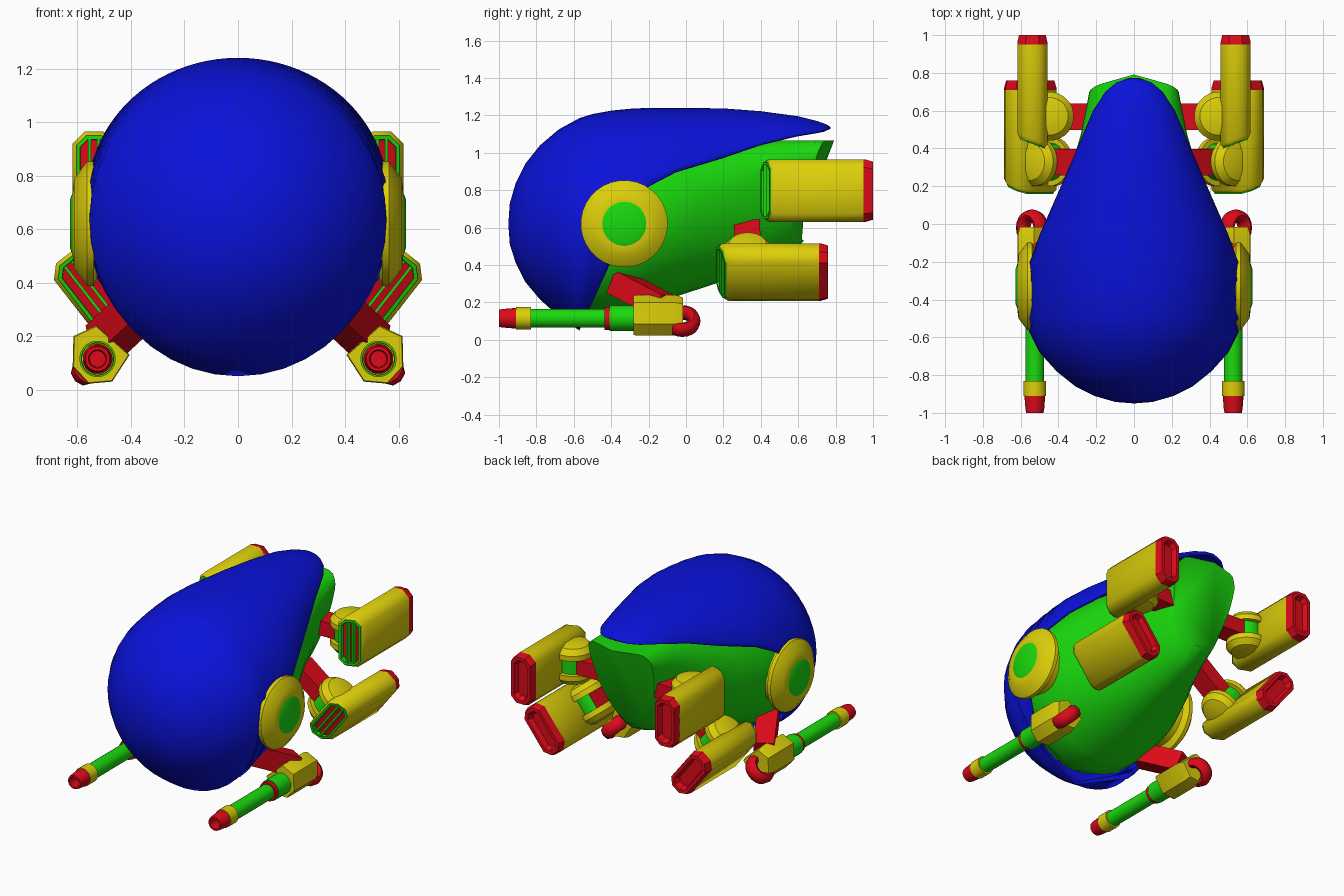
import bpy, bmesh, math
from mathutils import Vector as V

if "Cube" in bpy.data.objects:
    bpy.data.objects.remove(bpy.data.objects["Cube"])

COL = {}
for n, c in dict(blue=(.003, .006, .70), green=(.01, .70, .004), yellow=(.72, .62, .003), red=(.72, .003, .01)).items():
    COL[n] = bpy.data.materials.new(n)
    COL[n].diffuse_color = (*c, 1)
X, Y, Z = V((1, 0, 0)), V((0, 1, 0)), V((0, 0, 1))


def loft(name, col, rings, closed=True, caps=True, mirror=True, sharp=35):
    """Skin a list of equal-length rings of points."""
    bm = bmesh.new()
    vs = [[bm.verts.new(p) for p in r] for r in rings]
    n = len(rings[0])
    for a, b in zip(vs, vs[1:]):
        for i in range(n if closed else n - 1):
            j = (i + 1) % n
            bm.faces.new((a[i], a[j], b[j], b[i]))
    if caps:
        bm.faces.new(vs[0])
        bm.faces.new(vs[-1])
    bmesh.ops.remove_doubles(bm, verts=bm.verts, dist=.0008)
    bmesh.ops.recalc_face_normals(bm, faces=bm.faces)
    for f in bm.faces:
        f.smooth = True
    for e in bm.edges:
        e.smooth = len(e.link_faces) < 2 or e.calc_face_angle(0) < math.radians(sharp)
    me = bpy.data.meshes.new(name)
    bm.to_mesh(me)
    bm.free()
    me.materials.append(COL[col])
    ob = bpy.data.objects.new(name, me)
    bpy.context.collection.objects.link(ob)
    if mirror:
        ob.modifiers.new("mirror", 'MIRROR').use_mirror_merge = False
    return ob


def lathe(name, col, origin, axis, prof, n=24):
    """Turned part: prof is (distance along axis, radius)."""
    q = axis.to_track_quat('Z', 'Y')
    t = [(i + .5) * 2 * math.pi / n for i in range(n)]
    return loft(name, col, [[V(origin) + q @ V((r * math.cos(a), r * math.sin(a), d)) for a in t] for d, r in prof])


def bar(name, col, a, b, w, h, side):
    """Rectangular bar from a to b, w wide along side."""
    a, b = V(a), V(b)
    d = (b - a).normalized()
    s = (side - d * side.dot(d)).normalized()
    u = d.cross(s)
    return loft(name, col, [[p + s * i * w / 2 + u * j * h / 2 for i, j in ((-1, -1), (1, -1), (1, 1), (-1, 1))] for p in (a, b)])


def section(y, w, top, c, bot, a0, a1, n):
    """Arc of an egg-shaped cross-section."""
    out = []
    for i in range(n):
        a = a0 + (a1 - a0) * i / (n - 1)
        s = math.sin(a)
        out.append(V((w * math.cos(a), y, c + s * ((top - c) if s > 0 else (c - bot)))))
    return out


# Blue hood: y, half width, top, centre, bottom, lower edge
hood = [(-.95, 0, .62, .62, .62, 0), (-.942, .10, .73, .62, .51, 0), (-.91, .21, .84, .62, .41, 0),
        (-.86, .31, .94, .62, .31, 0), (-.78, .41, 1.04, .62, .215, 0), (-.68, .50, 1.125, .63, .125, 0),
        (-.57, .555, 1.185, .635, .05, 0), (-.5, .568, 1.207, .65, .06, .2), (-.4, .573, 1.225, .66, .05, .42),
        (-.3, .573, 1.235, .68, .05, .66), (-.2, .562, 1.24, .72, .1, .82), (-.05, .51, 1.24, .80, .2, .9),
        (.2, .395, 1.237, .91, .6, .975), (.4, .31, 1.222, .99, .8, 1.045), (.6, .225, 1.195, 1.06, .9, 1.095),
        (.7, .16, 1.17, 1.085, 1, 1.112), (.75, .10, 1.152, 1.1, 1, 1.12), (.772, .03, 1.138, 1.12, 1, 1.128)]
rings = []
for y, w, top, c, bot, edge in hood:
    k = (edge - c) / max((top - c) if edge > c else (c - bot), .001)
    a0 = math.asin(max(-1, k))
    rings.append(section(y, w, top, c, bot, a0, math.pi - a0, 41))
shell = loft("hood_shell", "blue", rings, closed=False, caps=False, mirror=False, sharp=80)
sol = shell.modifiers.new("thickness", 'SOLIDIFY')
sol.thickness, sol.offset = .02, -1

# Green hull: y, half width, top, centre, bottom, backward lean
hull = [(-.6, .38, .95, .6, .17, 0), (-.5, .49, 1.08, .62, .125, 0), (-.35, .53, 1.14, .64, .14, 0),
        (-.15, .505, 1.15, .68, .20, 0), (.05, .43, 1.15, .74, .265, 0), (.25, .345, 1.14, .82, .33, .03),
        (.45, .28, 1.13, .92, .40, .08), (.57, .252, 1.12, .96, .46, .12), (.63, .237, 1.12, .98, .53, .16)]
rings = []
for y, w, top, c, bot, lean in hull:
    r = section(y, w, top, c, bot, 0, 2 * math.pi * 31 / 32, 32)
    for p in r:
        if y > .2:
            p.z = min(p.z, 1.065)
        p.y += lean * ((p.z - bot) / (1.06 - bot) - .42 * abs(p.x) / w)
    rings.append(r)
loft("hull", "green", rings, mirror=False, sharp=62)

# Side discs
lathe("side_disc", "yellow", (0, -.33, .62), X, [(.35, .18), (.52, .19), (.54, .233), (.565, .233), (.612, .17), (.618, .12)], 32)
lathe("side_disc_centre", "green", (0, -.33, .62), X, [(.5, .118), (.618, .118), (.628, .09)], 32)


def thruster(tag, cx, y0, cz, tilt):
    """Chamfered slab pod with slatted intake, nozzle, hinge and arm."""
    U = V((math.cos(tilt), 0, -math.sin(tilt)))
    W = V((math.sin(tilt), 0, math.cos(tilt)))
    P = lambda u, v, l: V((cx, y0, cz)) + U * u + W * v + Y * l

    def ring(l, hu, hv, slant=0):
        c = min(hu * .55, .045)
        pts = [(hu, hv - c), (hu - c, hv), (c - hu, hv), (-hu, hv - c),
               (-hu, c - hv), (c - hu, -hv), (hu - c, -hv), (hu, c - hv)]
        return [P(u, v, l + slant * (u + .08) / .16) for u, v in pts]

    loft(tag + "_pod", "yellow", [ring(.05, .06, .14, .06), ring(0, .066, .152, .06), ring(.02, .08, .167, .06), ring(.55, .08, .167)],
         caps=False, sharp=50)
    loft(tag + "_intake_rim", "green", [ring(.01, .067, .153, .06), ring(-.006, .066, .152, .06), ring(-.006, .052, .138, .06), ring(.04, .05, .136, .06)], caps=False)
    loft(tag + "_intake_back", "red", [ring(.022, .055, .14, .06), ring(.04, .055, .14, .06)])
    for u in (-.017, .017):
        l = .012 + .06 * (u + .08) / .16
        bar(tag + "_intake_slat", "green", P(u, -.137, l), P(u, .137, l), .011, .04, U)
    loft(tag + "_nozzle", "red", [ring(.545, .08, .167), ring(.56, .08, .167), ring(.6, .071, .155), ring(.6, .05, .132), ring(.565, .038, .115)], sharp=30)
    # hinge: two rounded yellow cheeks around a green pin
    for s in (-1, 1):
        lathe(tag + "_hinge_cheek", "yellow", P(-.09, 0, .17), W * s, [(.05, .13), (.085, .13), (.12, .1), (.132, .05)])
    lathe(tag + "_hinge_pin", "green", P(-.095, 0, .17), W, [(-.06, .1), (.06, .1)])
    bar(tag + "_arm", "red", P(-.14, 0, .17), P(-.39, 0, .165), .14, .1, Y)


thruster("upper_thruster", .538, .4, .797, 0)
thruster("lower_thruster", .549, .16, .362, math.radians(38))

# Guns
G = (.525, 0, .115)
lathe("gun_muzzle", "red", G, Y, [(-.93, .03), (-1, .034), (-1, .046), (-.98, .05), (-.905, .056)])
lathe("gun_collar", "yellow", G, Y, [(-.91, .06), (-.83, .06)])
lathe("gun_barrel", "green", G, Y, [(-.83, .05), (-.42, .05)])
lathe("gun_ring", "red", G, Y, [(-.435, .062), (-.41, .062)])
lathe("gun_sleeve", "green", G, Y, [(-.41, .068), (-.27, .068)])
body = [(.405, .13), (.47, .03), (.56, .022), (.618, .085), (.615, .2), (.53, .24)]
loft("gun_body", "yellow", [[V((.52 + (x - .52) * k, y, .12 + (z - .12) * k)) for x, z in body]
                            for y, k in ((-.28, .96), (-.265, 1), (-.06, 1), (-.015, .88))], sharp=25)
bar("gun_arm", "red", (.36, -.37, .31), (.5, -.12, .18), .13, .13, Z)

# Curled hook behind each gun, tilted outward
D = V((.7, 0, -.7))
rings = []
for i in range(15):
    a = math.radians(-125 + 250 * i / 14)
    rad = Y * math.cos(a) + D * math.sin(a)
    c = V((.54, -.02, .1)) + rad * .066
    rings.append([c + rad * .032 * math.cos(b) + V((.7, 0, .7)) * .046 * math.sin(b)
                  for b in [j * math.pi / 4 for j in range(8)]])
loft("gun_hook", "red", rings, sharp=50)

for m in bpy.data.materials:
    if m.users and not m.is_grease_pencil:
        m.use_nodes = True
        m.node_tree.nodes["Principled BSDF"].inputs["Base Color"].default_value = m.diffuse_color
